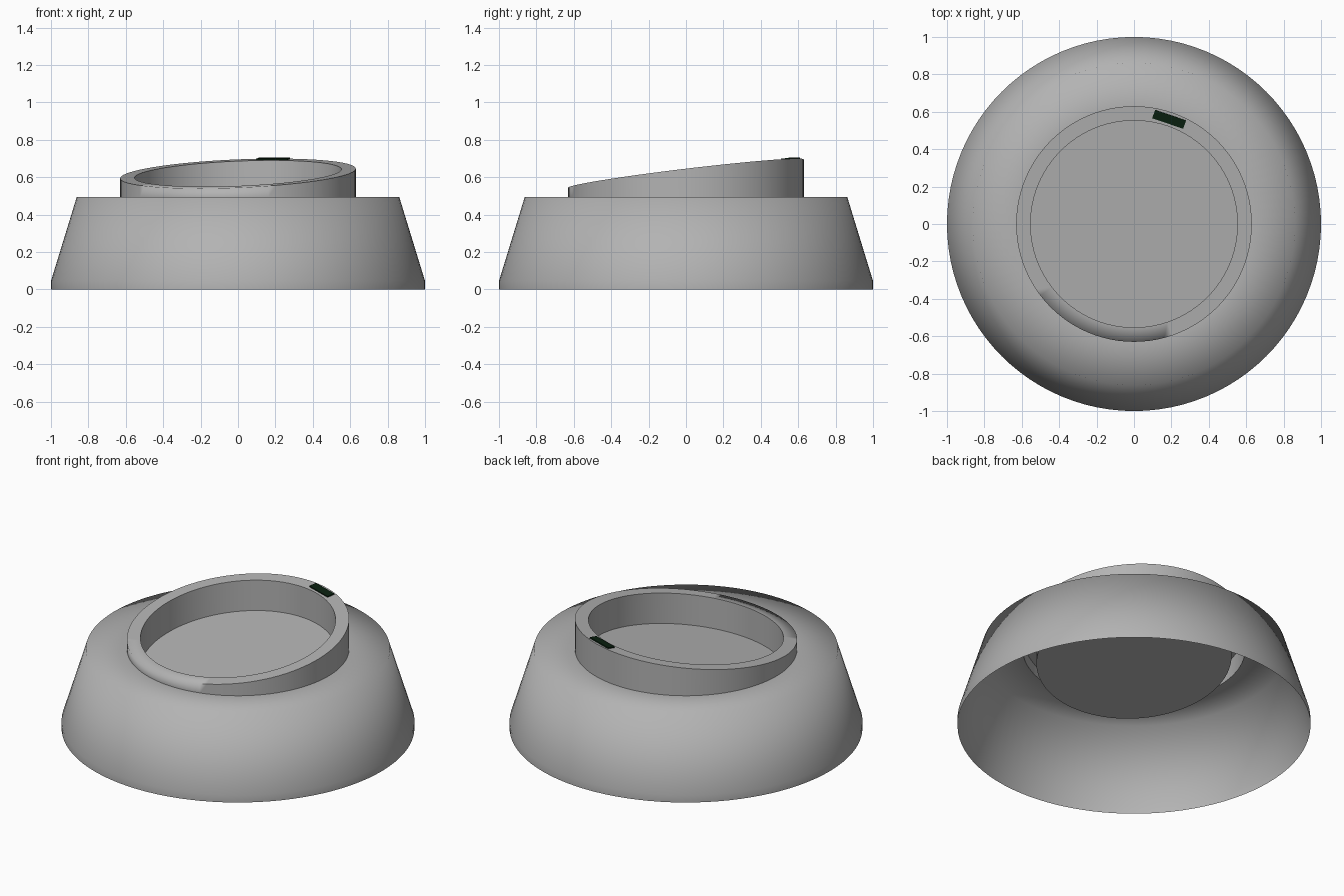
import bpy, bmesh, math
from mathutils import Matrix, Vector

if "Cube" in bpy.data.objects:
    bpy.data.objects.remove(bpy.data.objects["Cube"])

SEG = 96
TILT_X, TILT_Y = 0.041, 0.120   # slope of the slanted rim and floor


def material(name, rgb):
    m = bpy.data.materials.new(name)
    m.diffuse_color = (*rgb, 1.0)
    m.use_nodes = True
    m.node_tree.nodes["Principled BSDF"].inputs["Base Color"].default_value = m.diffuse_color
    return m


grey = material("grey", (0.45, 0.45, 0.45))
dark_green = material("dark_green", (0.003, 0.015, 0.005))


def finish(bm, name, mat, angle):
    me = bpy.data.meshes.new(name)
    bm.to_mesh(me)
    bm.free()
    me.materials.append(mat)
    ob = bpy.data.objects.new(name, me)
    bpy.context.collection.objects.link(ob)
    bpy.ops.object.select_all(action='DESELECT')
    ob.select_set(True)
    bpy.context.view_layer.objects.active = ob
    bpy.ops.object.shade_smooth_by_angle(angle=math.radians(angle))
    return ob


def lathe(name, profile, mat, angle, cap=False):
    """Spin (radius, height, slant) points; slant=1 follows the tilted plane."""
    bm = bmesh.new()
    rings = []
    for r, z, slant in profile:
        ring = []
        for i in range(SEG):
            a = 2 * math.pi * i / SEG
            x, y = r * math.cos(a), r * math.sin(a)
            ring.append(bm.verts.new((x, y, z + slant * (TILT_X * x + TILT_Y * y))))
        rings.append(ring)
    for lo, hi in zip(rings, rings[1:]):
        for i in range(SEG):
            j = (i + 1) % SEG
            bm.faces.new((lo[i], lo[j], hi[j], hi[i]))
    if cap:
        bm.faces.new(rings[-1])
    return finish(bm, name, mat, angle)


# Open-bottomed skirt with a flat shoulder, smooth over its corner
lathe("base_shell", [(1.0, 0, 0), (1.0, 0.045, 0), (0.862, 0.495, 0), (0.63, 0.495, 0)], grey, 84)

# Collar wall with slanted top rim
lathe("collar", [(0.63, 0.495, 0), (0.63, 0.62, 1), (0.553, 0.62, 1)], grey, 84)

# Recessed cup: inner wall and slanted floor
lathe("cup", [(0.553, 0.62, 1), (0.553, 0.43, 1)], grey, 45, cap=True)

# Thin marker plate lying on the highest part of the rim
normal = Vector((-TILT_X, -TILT_Y, 1)).normalized()
radial = Vector((TILT_X, TILT_Y, 0)).normalized()
tangent = normal.cross(radial).normalized()
radial = tangent.cross(normal)
centre = Vector((0.188, 0.56, 0.62 + TILT_X * 0.188 + TILT_Y * 0.56)) + normal * 0.003
frame = Matrix((tangent, radial, normal)).transposed().to_4x4()
bm = bmesh.new()
bmesh.ops.create_cube(bm, size=1, matrix=Matrix.Translation(centre) @ frame
                      @ Matrix.Diagonal((0.175, 0.047, 0.008, 1)))
bmesh.ops.recalc_face_normals(bm, faces=bm.faces)
finish(bm, "rim_marker", dark_green, 30)
